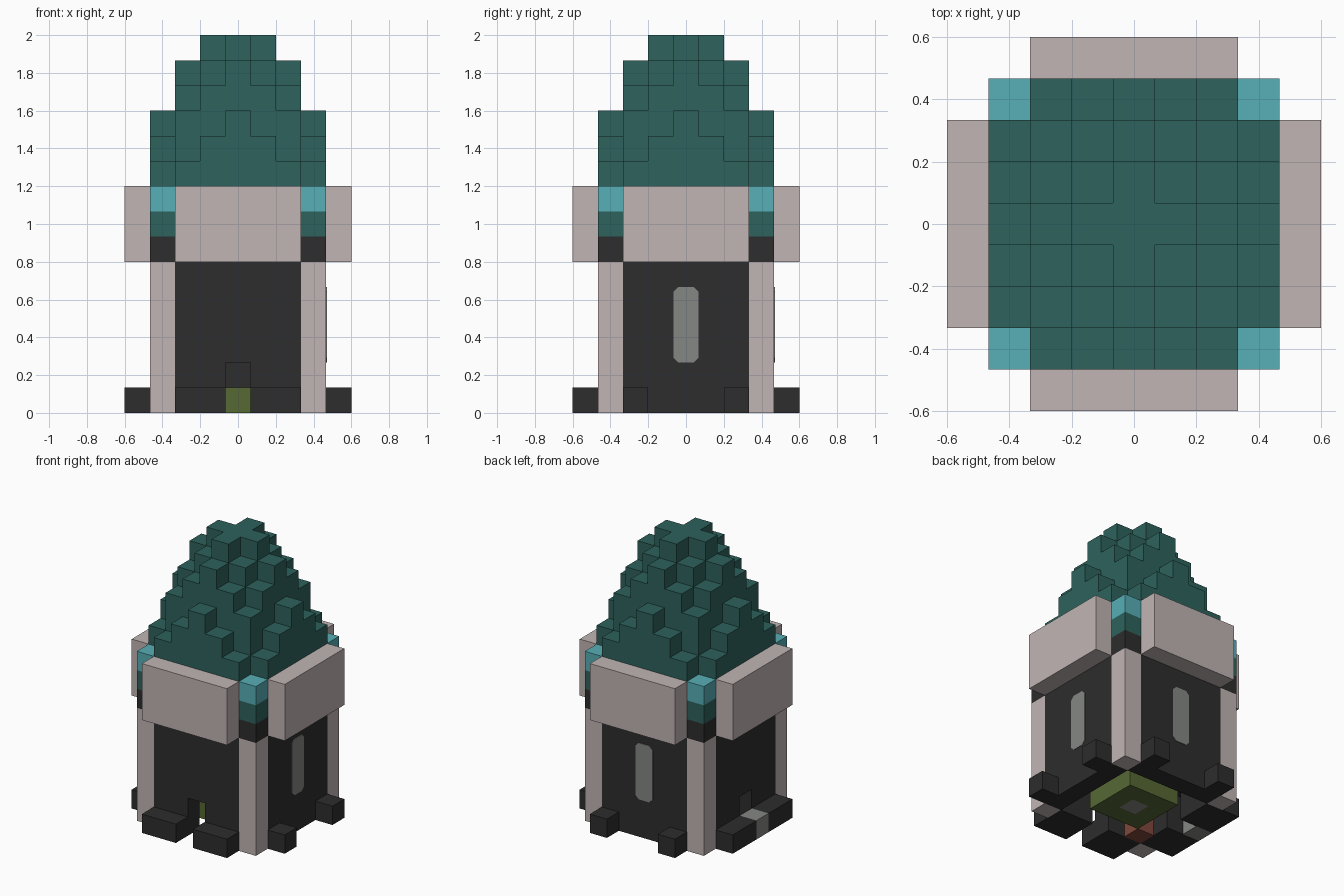
import bpy
import bmesh
from mathutils import Vector

if "Cube" in bpy.data.objects:
    bpy.data.objects.remove(bpy.data.objects["Cube"])

U = 2 / 15  # edge of one block


def material(name, rgb):
    lin = [((c / 255 + 0.055) / 1.055) ** 2.4 for c in rgb] + [1]
    m = bpy.data.materials.new(name)
    m.use_nodes = True
    m.diffuse_color = lin
    m.node_tree.nodes["Principled BSDF"].inputs["Base Color"].default_value = lin
    return m


DARK = material("dark stone", (45, 45, 45))
PALE = material("pale stone", (192, 181, 180))
TEAL = material("dark teal", (45, 98, 92))
CYAN = material("light cyan", (87, 175, 183))
GREY = material("grey", (133, 135, 132))
GREEN = material("moss green", (86, 104, 52))
RED = material("brick red", (128, 72, 60))


def finish(name, bm, mat):
    mesh = bpy.data.meshes.new(name)
    bm.to_mesh(mesh)
    bm.free()
    mesh.materials.append(mat)
    obj = bpy.data.objects.new(name, mesh)
    bpy.context.collection.objects.link(obj)
    return obj


def blocks(name, cells, mat):
    """Skin a set of grid cells with only their outer faces."""
    cells = set(cells)
    bm = bmesh.new()
    for c in cells:
        for axis in range(3):
            for side in (-1, 1):
                n = Vector((0, 0, 0))
                n[axis] = side
                if tuple(int(c[i] + n[i]) for i in range(3)) in cells:
                    continue
                a, b = Vector((0, 0, 0)), Vector((0, 0, 0))
                a[(axis + 1) % 3] = 0.5
                b[(axis + 2) % 3] = 0.5 * side
                mid = Vector(c) + Vector((0, 0, 0.5)) + n / 2
                corners = (mid - a - b, mid + a - b, mid + a + b, mid - a + b)
                bm.faces.new([bm.verts.new(p * U) for p in corners])
    bmesh.ops.remove_doubles(bm, verts=bm.verts, dist=0.001)
    bmesh.ops.dissolve_limit(bm, angle_limit=0.01, verts=bm.verts, edges=bm.edges)
    return finish(name, bm, mat)


def box(xs, ys, zs):
    return [(x, y, z) for x in xs for y in ys for z in zs]


SPAN = range(-2, 3)

# Four walls with two doorways
walls = set()
for s in (-3, 3):
    walls |= set(box([s], SPAN, range(9))) | set(box(SPAN, [s], range(9)))
walls -= set(box([0], [-3], range(2))) | set(box([-3], [0], range(2)))
blocks("walls", walls, DARK)
blocks("ceiling", box(SPAN, SPAN, [6]), DARK)

# Corner pillars with coloured capital blocks
for x in (-3, 3):
    for y in (-3, 3):
        blocks("corner_pillar", box([x], [y], range(6)), PALE)
        blocks("pillar_collar", [(x, y, 6)], DARK)
        blocks("pillar_band", [(x, y, 7)], TEAL)
        blocks("pillar_cap", [(x, y, 8)], CYAN)

# Parapet panels
for s in (-4, 4):
    blocks("side_parapet", box([s], SPAN, range(6, 9)), PALE)
    blocks("end_parapet", box(SPAN, [s], range(6, 9)), PALE)

# Stepped roof: column tops by distance from the centre
TOPS = [[15, 15, 14, 12], [15, 14, 13, 11], [14, 13, 12, 10], [12, 11, 10, 9]]
roof = [(x, y, z) for x in range(-3, 4) for y in range(-3, 4)
        for z in range(9, TOPS[abs(x)][abs(y)])]
blocks("stepped_roof", roof, TEAL)

# Footing blocks
for s in (-1, 1):
    pair = [s, 2 * s]
    blocks("front_footing", box(pair, [-4], [0]), DARK)
    blocks("door_footing", box([-4], pair, [0]), DARK)
    blocks("side_footing", [(4, 2 * s, 0)], DARK)
    blocks("back_footing", [(2 * s, 4, 0)], DARK)
blocks("door_step", [(-4, 0, 0)], GREY)

# Interior floor
blocks("floor", set(box(range(-1, 2), range(-1, 2), [0])) - {(0, 0, 0)}, GREEN)
blocks("floor_centre", [(0, 0, 0)], GREY)
blocks("corner_block", [(-2, -2, 0)], RED)


# Windows: thin panes with clipped corners
def window(name, place):
    w, lo, hi, c = U / 2, 2 * U, 5 * U, 0.025
    outline = [(-w + c, lo), (w - c, lo), (w, lo + c), (w, hi - c),
               (w - c, hi), (-w + c, hi), (-w, hi - c), (-w, lo + c)]
    bm = bmesh.new()
    face = bm.faces.new([bm.verts.new(place(t, 3.5 * U, z)) for t, z in outline])
    out = Vector(place(0, 0.004, 0))
    ext = bmesh.ops.extrude_face_region(bm, geom=[face], use_keep_orig=True)
    verts = [v for v in ext["geom"] if isinstance(v, bmesh.types.BMVert)]
    bmesh.ops.translate(bm, verts=verts, vec=out)
    bmesh.ops.recalc_face_normals(bm, faces=bm.faces)
    finish(name, bm, GREY)


window("side_window", lambda t, d, z: (d, t, z))
window("back_window", lambda t, d, z: (t, d, z))
